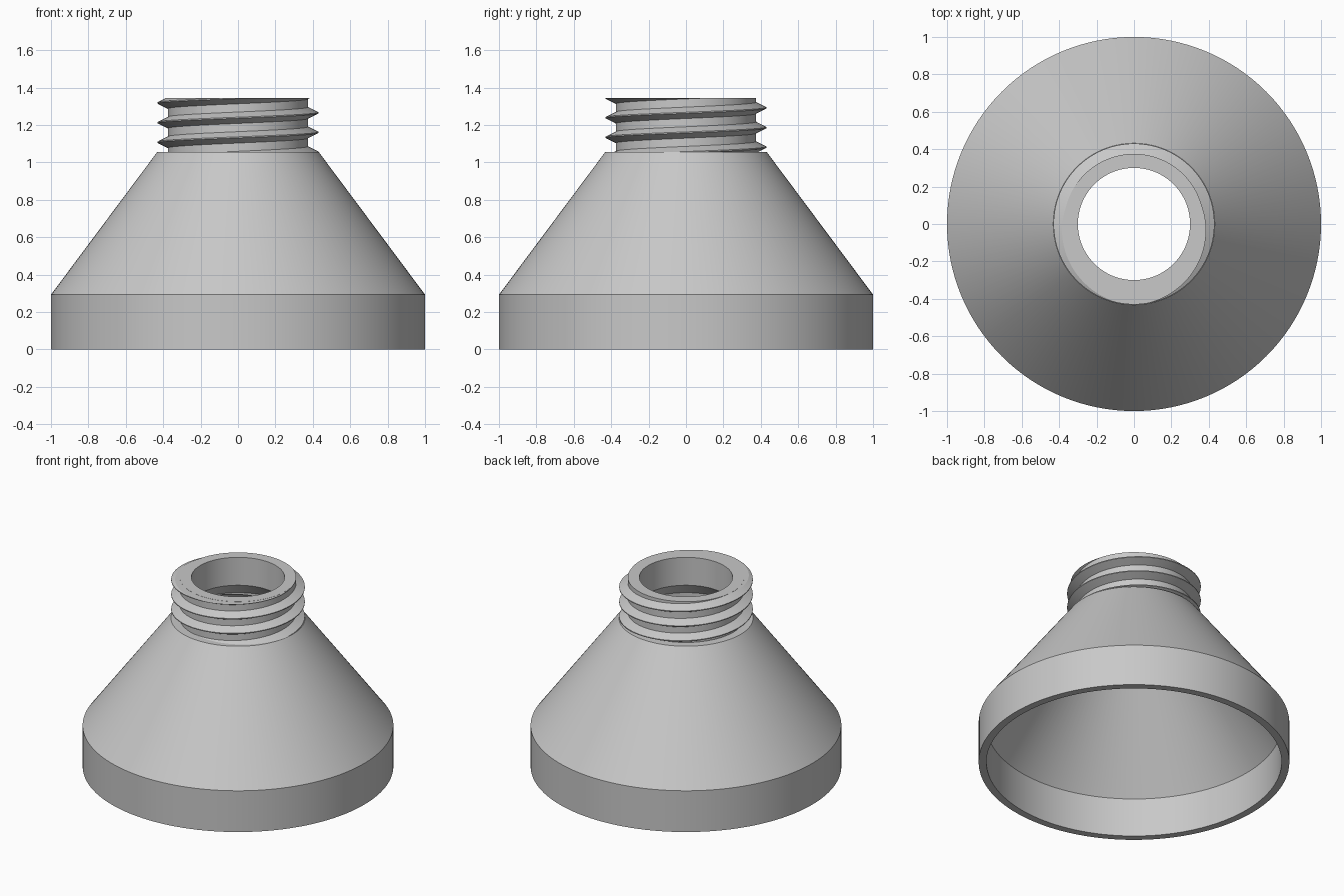
import bpy, bmesh, math

default = bpy.data.objects.get("Cube")
if default:
    bpy.data.objects.remove(default, do_unlink=True)

SEGMENTS = 128
TOP = 1.345
PITCH = 0.105

grey = bpy.data.materials.new("light grey plastic")
grey.use_nodes = True
COLOUR = (0.58, 0.58, 0.58, 1)
grey.diffuse_color = COLOUR
grey.node_tree.nodes["Principled BSDF"].inputs["Base Color"].default_value = COLOUR


def ring_vert(bm, radius, z, angle):
    return bm.verts.new((radius * math.cos(angle), radius * math.sin(angle), z))


def bridge(bm, a, b):
    """Join two matching closed sections with quads."""
    n = len(a)
    for i in range(n):
        j = (i + 1) % n
        bm.faces.new((a[i], a[j], b[j], b[i]))


def finish(bm, name):
    bmesh.ops.recalc_face_normals(bm, faces=bm.faces[:])
    mesh = bpy.data.meshes.new(name)
    bm.to_mesh(mesh)
    bm.free()
    obj = bpy.data.objects.new(name, mesh)
    bpy.context.collection.objects.link(obj)
    mesh.materials.append(grey)
    bpy.ops.object.select_all(action="DESELECT")
    obj.select_set(True)
    bpy.context.view_layer.objects.active = obj
    bpy.ops.object.shade_smooth_by_angle(angle=math.radians(25))
    return obj


# Hollow funnel body: skirt, cone, neck and bore as one turned profile
profile = [(1, 0), (1, 0.293), (0.432, 1.055), (0.375, 1.055), (0.375, TOP),
           (0.3, TOP), (0.3, 1.147), (0.95, 0.275), (0.95, 0)]
bm = bmesh.new()
sections = [[ring_vert(bm, r, z, math.tau * k / SEGMENTS) for r, z in profile]
            for k in range(SEGMENTS)]
for k in range(SEGMENTS):
    bridge(bm, sections[k], sections[(k + 1) % SEGMENTS])
finish(bm, "funnel_body")

# Right-handed screw thread, rising round the neck
thread_section = [(0.36, -0.038), (0.43, -0.003), (0.43, 0.003), (0.36, 0.038)]
bm = bmesh.new()
sections = []
for k in range(-SEGMENTS // 2, int(3.3 * SEGMENTS)):
    turn = k / SEGMENTS
    sections.append([ring_vert(bm, r, 1.055 + PITCH * turn + dz, math.tau * turn)
                     for r, dz in thread_section])
for a, b in zip(sections, sections[1:]):
    bridge(bm, a, b)
bm.faces.new(sections[0])
bm.faces.new(sections[-1])

# Trim the thread flush with the mouth and close the cut
cut = bmesh.ops.bisect_plane(bm, geom=bm.verts[:] + bm.edges[:] + bm.faces[:],
                             plane_co=(0, 0, TOP - 0.001), plane_no=(0, 0, 1),
                             clear_outer=True)
rim = [e for e in cut["geom_cut"] if isinstance(e, bmesh.types.BMEdge)]
bmesh.ops.triangle_fill(bm, edges=rim, use_beauty=True)
finish(bm, "neck_thread")
